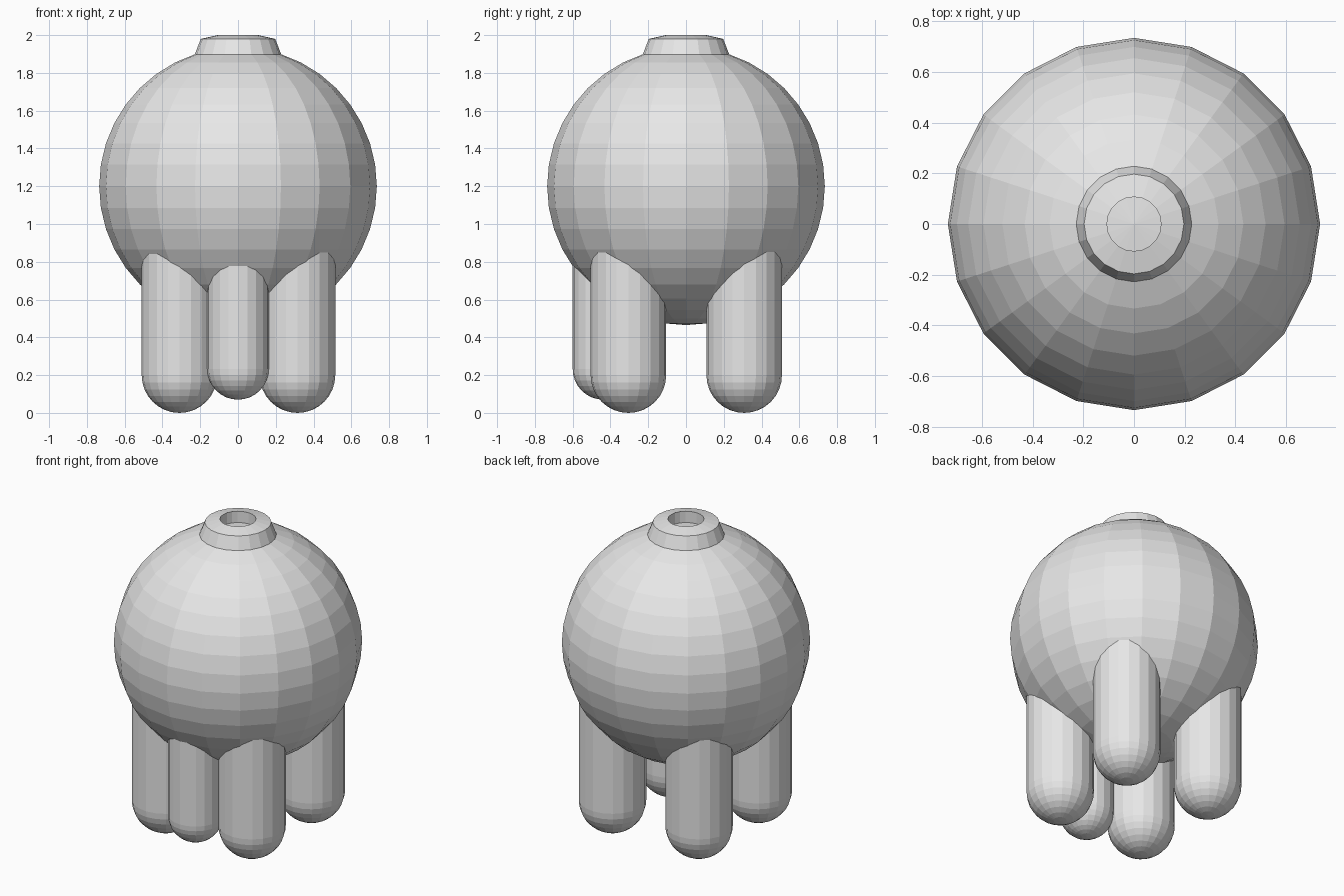
import bpy
import bmesh
from math import sin, cos, pi

default = bpy.data.objects.get("Cube")
if default:
    bpy.data.objects.remove(default, do_unlink=True)

SIDES = 20

# Single plain grey material
grey = bpy.data.materials.new("light grey")
grey.use_nodes = True
colour = (0.8, 0.8, 0.8, 1.0)
grey.diffuse_color = colour
grey.node_tree.nodes["Principled BSDF"].inputs["Base Color"].default_value = colour


def lathe(name, profile, location=(0, 0, 0), closed=False):
    """Spin a list of (radius, height) points around z into a flat-faced solid."""
    bm = bmesh.new()
    rings = []
    for r, z in profile:
        if r < 1e-5:
            rings.append([bm.verts.new((0, 0, z))] * SIDES)
        else:
            rings.append([bm.verts.new((r * cos(2 * pi * i / SIDES),
                                        r * sin(2 * pi * i / SIDES), z))
                          for i in range(SIDES)])
    pairs = list(zip(rings, rings[1:]))
    if closed:
        pairs.append((rings[-1], rings[0]))
    for low, high in pairs:
        for i in range(SIDES):
            j = (i + 1) % SIDES
            corners = list(dict.fromkeys((low[i], low[j], high[j], high[i])))
            bm.faces.new(corners)
    bmesh.ops.recalc_face_normals(bm, faces=bm.faces)
    mesh = bpy.data.meshes.new(name)
    bm.to_mesh(mesh)
    bm.free()
    mesh.materials.append(grey)
    obj = bpy.data.objects.new(name, mesh)
    obj.location = location
    bpy.context.collection.objects.link(obj)
    return obj


def arc(radius, centre, start, end, steps):
    """Profile points along a circular arc, by latitude."""
    angles = [start + (end - start) * i / steps for i in range(steps + 1)]
    return [(radius * cos(a), centre + radius * sin(a)) for a in angles]


def leg(name, x, y, radius, bottom, top):
    """Upright capsule whose upper end is buried in the body."""
    profile = arc(radius, bottom + radius, -pi / 2, 0, 8)
    profile += arc(radius, top - radius, 0, pi / 2, 8)
    lathe(name, profile, (x, y, 0))


# Round body
lathe("body", arc(0.735, 1.2, -pi / 2, pi / 2, 20))

# Collar with an open hole on top
lathe("collar", [(0.107, 1.88), (0.23, 1.88), (0.228, 1.9), (0.197, 1.98),
                 (0.107, 2.0)], closed=True)

# Four main legs and the smaller front one
for side, x in (("left", 0.315), ("right", -0.31)):
    for end, y in (("front", -0.305), ("back", 0.308)):
        leg(f"{end}_{side}_leg", x, y, 0.2, 0.0, 1.14)
leg("front_middle_leg", 0, -0.437, 0.163, 0.07, 1.08)
